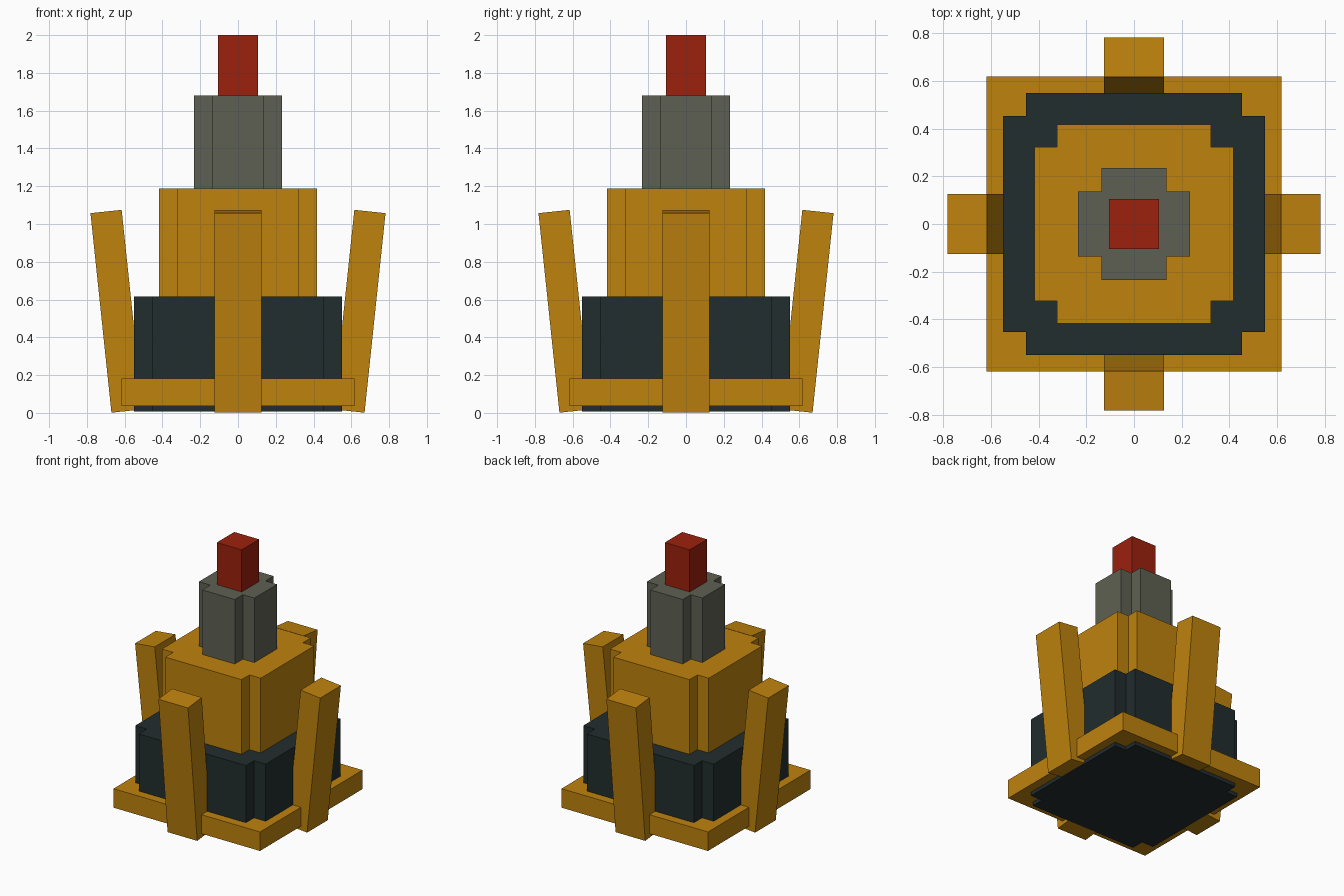
import bpy, bmesh, math
from mathutils import Matrix

if "Cube" in bpy.data.objects:
    bpy.data.objects.remove(bpy.data.objects["Cube"])


def material(name, rgb):
    m = bpy.data.materials.new(name)
    m.diffuse_color = (*rgb, 1)
    m.use_nodes = True
    m.node_tree.nodes["Principled BSDF"].inputs["Base Color"].default_value = m.diffuse_color
    return m


GOLD = material("gold", (0.52, 0.225, 0.004))
DARK = material("dark_slate", (0.016, 0.026, 0.027))
GREY = material("warm_grey", (0.112, 0.118, 0.085))
RED = material("red", (0.335, 0.015, 0.004))


def add_object(name, bm, mat):
    bmesh.ops.recalc_face_normals(bm, faces=bm.faces)
    mesh = bpy.data.meshes.new(name)
    bm.to_mesh(mesh)
    bm.free()
    mesh.materials.append(mat)
    obj = bpy.data.objects.new(name, mesh)
    bpy.context.collection.objects.link(obj)
    return obj


def box(name, size, matrix, mat):
    bm = bmesh.new()
    bmesh.ops.create_cube(bm, size=1, matrix=matrix @ Matrix.Diagonal((*size, 1)))
    return add_object(name, bm, mat)


def cross_tier(name, outer, inner, z0, z1, mat):
    """Square block with a notched corner on each side, extruded upward."""
    bm = bmesh.new()
    corner = [(outer, -inner), (outer, inner), (inner, inner)]
    verts = []
    for k in range(4):
        c, s = round(math.cos(k * math.pi / 2)), round(math.sin(k * math.pi / 2))
        for x, y in corner[1:] + [(inner, outer)]:
            verts.append(bm.verts.new((c * x - s * y, s * x + c * y, z0)))
    base = bm.faces.new(verts)
    top = bmesh.ops.extrude_face_region(bm, geom=[base], use_keep_orig=True)["geom"]
    bmesh.ops.translate(bm, vec=(0, 0, z1 - z0),
                        verts=[g for g in top if isinstance(g, bmesh.types.BMVert)])
    return add_object(name, bm, mat)


# Stacked tower tiers
cross_tier("lower_tier", 0.55, 0.452, 0.008, 0.617, DARK)
cross_tier("middle_tier", 0.417, 0.322, 0.617, 1.187, GOLD)
cross_tier("upper_tier", 0.234, 0.137, 1.187, 1.679, GREY)
box("tip", (0.21, 0.21, 0.321), Matrix.Translation((0, 0, 1.8395)), RED)

# Square base plate
box("base_plate", (1.236, 1.236, 0.145), Matrix.Translation((0, 0, 0.1085)), GOLD)

# Four struts leaning outward, one per side
for k, side in enumerate(("right", "back", "left", "front")):
    place = (Matrix.Rotation(k * math.pi / 2, 4, 'Z')
             @ Matrix.Translation((0.643, 0, 0.538))
             @ Matrix.Rotation(math.radians(6), 4, 'Y'))
    box(side + "_strut", (0.166, 0.25, 1.062), place, GOLD)
